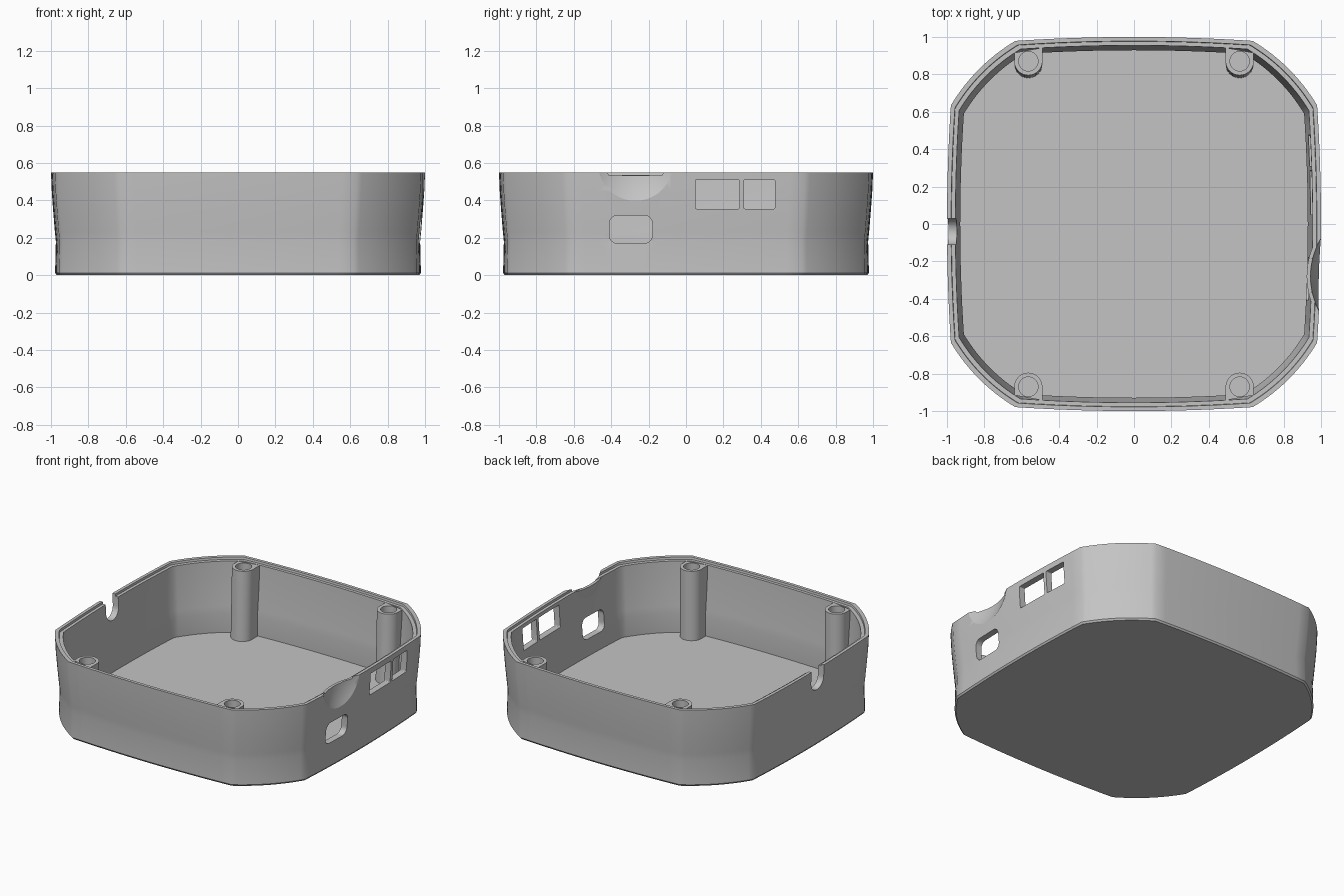
import bpy, bmesh, math
from mathutils import Vector

cube = bpy.data.objects.get("Cube")
if cube:
    bpy.data.objects.remove(cube, do_unlink=True)

grey = bpy.data.materials.new("plain grey")
grey.use_nodes = True
grey.diffuse_color = (0.55, 0.55, 0.55, 1)
grey.node_tree.nodes["Principled BSDF"].inputs["Base Color"].default_value = (0.55, 0.55, 0.55, 1)


def finish(name, bm):
    bmesh.ops.recalc_face_normals(bm, faces=bm.faces)
    mesh = bpy.data.meshes.new(name)
    bm.to_mesh(mesh)
    bm.free()
    mesh.materials.append(grey)
    obj = bpy.data.objects.new(name, mesh)
    bpy.context.collection.objects.link(obj)
    return obj


def loft(name, loops):
    """Closed solid through matching loops of points, capped at both ends."""
    bm = bmesh.new()
    rings = [[bm.verts.new(p) for p in loop] for loop in loops]
    n = len(rings[0])
    for a, b in zip(rings, rings[1:]):
        for i in range(n):
            j = (i + 1) % n
            bm.faces.new((a[i], a[j], b[j], b[i]))
    bm.faces.new(rings[0])
    bm.faces.new(rings[-1])
    return finish(name, bm)


def ball(name, centre, radius):
    bm = bmesh.new()
    bmesh.ops.create_uvsphere(bm, u_segments=96, v_segments=48, radius=radius)
    bmesh.ops.translate(bm, vec=Vector(centre), verts=bm.verts)
    return finish(name, bm)


def combine(target, tool, operation):
    """Apply a boolean and discard the tool."""
    tool.hide_render = True
    mod = target.modifiers.new(operation, 'BOOLEAN')
    mod.operation, mod.object, mod.solver = operation, tool, 'EXACT'
    bpy.context.view_layer.objects.active = target
    bpy.ops.object.modifier_apply(modifier=mod.name)
    bpy.data.objects.remove(tool, do_unlink=True)


def arc(cx, cy, r, start, end, steps=10):
    angles = [math.radians(start + (end - start) * i / steps) for i in range(steps + 1)]
    return [(cx + r * math.cos(a), cy + r * math.sin(a)) for a in angles]


def rounded_rect(y0, y1, z0, z1, r):
    return (arc(y1 - r, z1 - r, r, 0, 90) + arc(y0 + r, z1 - r, r, 90, 180)
            + arc(y0 + r, z0 + r, r, 180, 270) + arc(y1 - r, z0 + r, r, 270, 360))


# Octagonal outline with gently bowed sides and corners
def outline():
    half, bow, steps = 0.635, 0.021, 16
    pts = []
    for i in range(steps):
        t = 2 * i / steps - 1
        pts.append(Vector((1 - bow * t * t, half * t)))
    a, b = Vector((1 - bow, half)), Vector((half, 1 - bow))
    for i in range(steps):
        t = i / steps
        pts.append(a.lerp(b, t) + Vector((1, 1)).normalized() * 0.12 * t * (1 - t))
    quarter = list(pts)
    for _ in range(3):
        quarter = [Vector((-p.y, p.x)) for p in quarter]
        pts += quarter
    return pts


OUTLINE = outline()


def ring(inset, z):
    return [(p.x * (1 - inset), p.y * (1 - inset), z) for p in OUTLINE]


# Hollow tray: outer wall, lip, ledge, inner wall, floor
TOP, LEDGE, FLOOR, WALL = 0.55, 0.535, 0.045, 0.045
outer = [(0.03, 0), (0.022, 0.012), (0.026, 0.18), (0.021, 0.23),
         (0.012, 0.34), (0.004, 0.45), (0, TOP)]
lip = [(0.022, TOP), (0.024, LEDGE)]
inner = [(i + WALL, z) for i, z in reversed(outer[2:-1])]
profile = outer + lip + [(WALL, LEDGE)] + inner + [(0.022 + WALL, FLOOR)]
tray = loft("tray", [ring(i, z) for i, z in profile])

# Screw bosses joined to the front and back walls
for sx in (-1, 1):
    for sy in (-1, 1):
        shape = [(0.64, 0.915), (0.49, 0.943)] + arc(0.565, 0.87, 0.075, 180, 360, 24)

        def level(z, shift):
            return [(sx * x, sy * (y - (shift if y < 0.9 else 0)), z) for x, y in shape]
        lean = 0.015 if sy > 0 else 0.0
        combine(tray, loft("screw_boss", [level(0.02, lean), level(LEDGE - 0.001, 0)]), 'UNION')
        hole = arc(sx * 0.565, sy * 0.87, 0.052, 0, 348.75, 31)
        combine(tray, loft("screw_hole", [[(x, y, z) for x, y in hole] for z in (0.1, 0.7)]),
                'DIFFERENCE')

# Finger scoop on the left wall, backed by a bulge on the inside
centre, radius = (1.328, -0.28, 0.585), 0.388
bulge = ball("scoop_bulge", centre, radius + 0.02)
hull = loft("hull", [ring(i + 0.004, z) for i, z in outer[:-1]] + [ring(0.004, LEDGE - 0.002)])
combine(bulge, hull, 'INTERSECT')
combine(tray, bulge, 'UNION')
combine(tray, ball("scoop", centre, radius), 'DIFFERENCE')

# Port openings in the left wall and a cable notch in the right wall
notch = [(0.03, 0.7), (-0.11, 0.7)] + arc(-0.04, 0.47, 0.07, 180, 360, 20)
openings = [
    ("button_opening", rounded_rect(-0.41, -0.18, 0.17, 0.32, 0.045), 1),
    ("wide_port", rounded_rect(0.05, 0.285, 0.355, 0.51, 0.006), 1),
    ("narrow_port", rounded_rect(0.31, 0.475, 0.355, 0.51, 0.006), 1),
    ("cable_notch", notch, -1),
]
for name, shape, side in openings:
    cutter = loft(name, [[(side * x, y, z) for y, z in shape] for x in (0.85, 1.1)])
    combine(tray, cutter, 'DIFFERENCE')

# Smooth shading with crisp edges
bpy.ops.object.select_all(action='DESELECT')
tray.select_set(True)
bpy.context.view_layer.objects.active = tray
bpy.ops.object.shade_smooth_by_angle(angle=math.radians(30))
